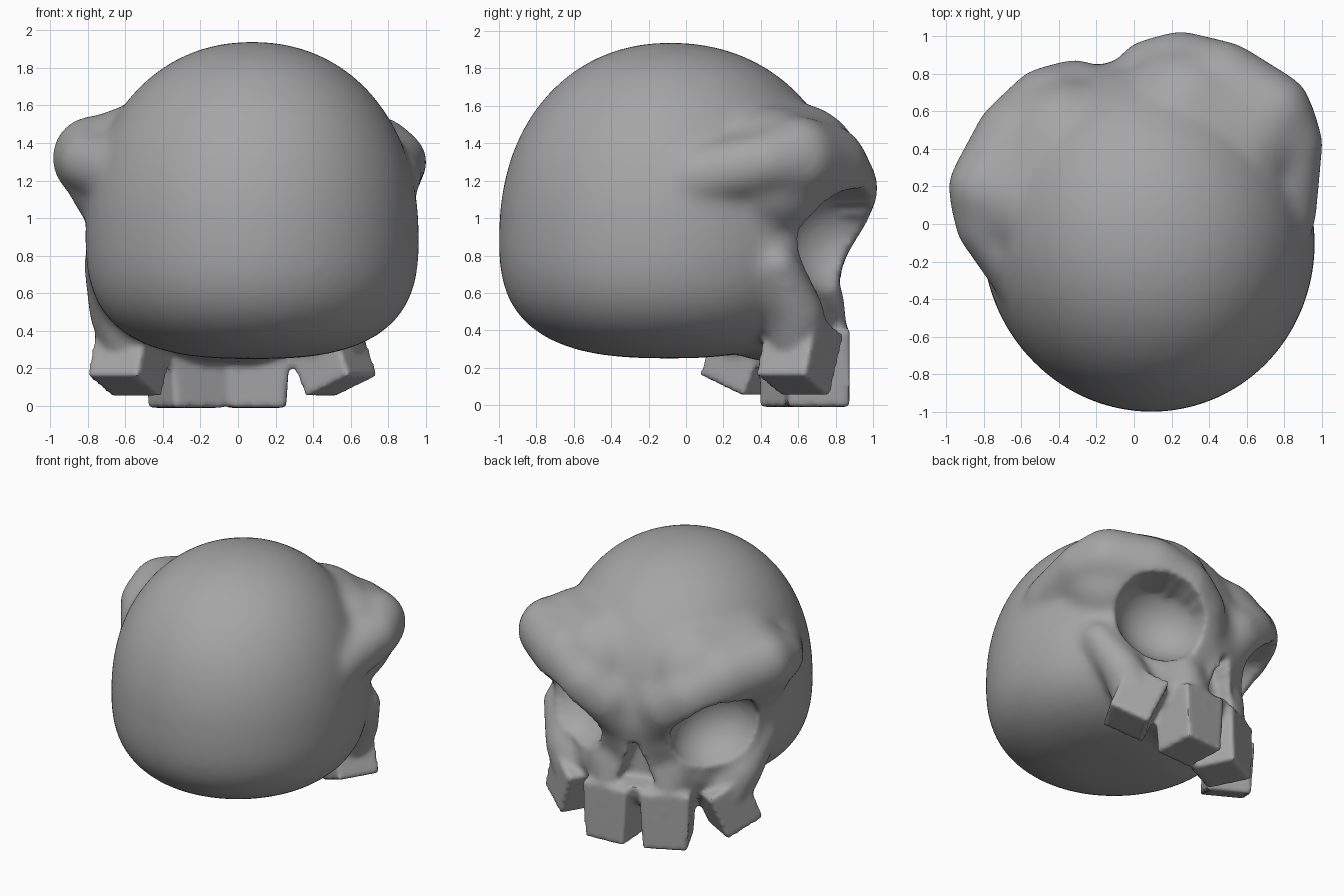
import bpy, bmesh, math
from mathutils import Matrix, Vector

cube = bpy.data.objects.get("Cube")
if cube:
    bpy.data.objects.remove(cube, do_unlink=True)

bone = bpy.data.materials.new("bone_grey")
bone.use_nodes = True
bone.diffuse_color = (0.38, 0.38, 0.38, 1)
bone.node_tree.nodes["Principled BSDF"].inputs["Base Color"].default_value = (0.38, 0.38, 0.38, 1)


def place(loc, size, yaw=0, roll=0):
    return (Matrix.Translation(loc) @ Matrix.Rotation(yaw, 4, 'Z') @ Matrix.Rotation(roll, 4, 'Y')
            @ Matrix.Diagonal((*size, 1)))


def ball(bm, loc, size):
    return bmesh.ops.create_icosphere(bm, subdivisions=4, radius=1, matrix=place(loc, size))["verts"]


def limb(bm, stops):
    """Chain of overlapping balls along (position, radius) stops."""
    for (a, ra), (b, rb) in zip(stops, stops[1:]):
        for i in range(7):
            t = i / 6
            ball(bm, Vector(a).lerp(Vector(b), t), [ra + (rb - ra) * t] * 3)


def tooth(bm, loc, size, yaw, roll, taper):
    """Chunky block, narrower at its biting end."""
    m = place(loc, size, yaw, roll)
    for v in bmesh.ops.create_cube(bm, size=1)["verts"]:
        if v.co.z < 0:
            v.co.x *= taper
        v.co = m @ v.co


def fuse(ob, size, passes):
    """Melt overlapping masses into one skin, soften it and apply."""
    m = ob.modifiers.new("fuse", 'REMESH')
    m.mode, m.voxel_size = 'VOXEL', size
    m = ob.modifiers.new("soften", 'SMOOTH')
    m.factor, m.iterations = 0.5, passes
    bpy.context.view_layer.update()
    deps = bpy.context.evaluated_depsgraph_get()
    baked = bpy.data.meshes.new_from_object(ob.evaluated_get(deps))
    ob.modifiers.clear()
    ob.data = baked


# Braincase: tall round dome over a squarer, flatter base
bm = bmesh.new()
for v in ball(bm, (0, 0, 0), (1, 1, 1)):
    d = v.co.normalized()
    n, height = (2.15, 1.04) if d.z > 0 else (2.8, 0.65)
    r = (math.hypot(d.x, d.y) ** n + abs(d.z) ** n) ** (-1 / n)
    length = 0.97 + 0.14 * min(d.z, 0) if d.y > 0 else 0.92
    v.co = Vector((d.x * r * 0.885 - 0.03, d.y * r * length - 0.1, d.z * r * height + 0.9))

# Upper jaw and nose bridge
ball(bm, (0, 0.46, 0.5), (0.54, 0.34, 0.27))
limb(bm, [((0, 0.64, 0.95), 0.2), ((0, 0.68, 0.78), 0.16), ((0, 0.68, 0.42), 0.15)])

for s in (-1, 1):
    # Slanted brow
    limb(bm, [((s * 0.13, 0.72, 0.92), 0.16), ((s * 0.22, 0.73, 1.07), 0.21),
              ((s * 0.36, 0.71, 1.16), 0.23), ((s * 0.56, 0.59, 1.27), 0.24),
              ((s * 0.77, 0.38, 1.32), 0.23), ((s * 0.84, 0.2, 1.3), 0.17),
              ((s * 0.7, -0.15, 1.22), 0.18)])
    # Mass blending the brow into the forehead
    limb(bm, [((s * 0.33, 0.48, 1.24), 0.38), ((s * 0.58, 0.28, 1.24), 0.36)])
    # Cheekbone and tooth roots
    limb(bm, [((s * 0.74, 0.28, 0.75), 0.12), ((s * 0.64, 0.42, 0.5), 0.15),
              ((s * 0.54, 0.46, 0.32), 0.17)])
    limb(bm, [((s * 0.24, 0.64, 0.56), 0.15), ((s * 0.19, 0.66, 0.28), 0.17)])

bmesh.ops.recalc_face_normals(bm, faces=bm.faces)
mesh = bpy.data.meshes.new("skull")
bm.to_mesh(mesh)
bm.free()
skull = bpy.data.objects.new("skull", mesh)
bpy.context.collection.objects.link(skull)
fuse(skull, 0.025, 25)

# Press the eye sockets into the face as bowls
bm = bmesh.new()
bm.from_mesh(skull.data)
for s in (-1, 1):
    socket = place((s * 0.56, 0.69, 0.88), (0.33, 0.32, 0.29), -s * 0.62, -s * 0.45)
    inverse = socket.inverted()
    for v in bm.verts:
        q = inverse @ v.co
        if q.length < 1:
            q.y = -math.sqrt(1 - q.x ** 2 - q.z ** 2)
            v.co = socket @ q

# Press the triangular nose opening
for v in bm.verts:
    x, y, z = v.co
    if y > 0.68 and 0.46 < z < 0.8 and abs(x) < (0.8 - z) * 0.4:
        v.co.y = 0.68

# Teeth: an upright pair in the middle, a flared one at each side
for s in (-1, 1):
    tooth(bm, (s * 0.19, 0.655, 0.2), (0.36, 0.33, 0.42), -s * 0.2, 0, 0.86)
    tooth(bm, (s * 0.55, 0.46, 0.27), (0.31, 0.31, 0.36), -s * 0.8, -s * 0.4, 0.95)
bmesh.ops.recalc_face_normals(bm, faces=bm.faces)
bm.to_mesh(skull.data)
bm.free()
fuse(skull, 0.02, 4)

# Turn the head slightly to its side
skull.data.transform(Matrix.Translation((0.08, 0.02, 0)) @ Matrix.Rotation(math.radians(15), 4, 'Z'))
skull.data.materials.clear()
skull.data.materials.append(bone)
bpy.ops.object.select_all(action='DESELECT')
skull.select_set(True)
bpy.context.view_layer.objects.active = skull
bpy.ops.object.shade_smooth_by_angle(angle=math.radians(50))
